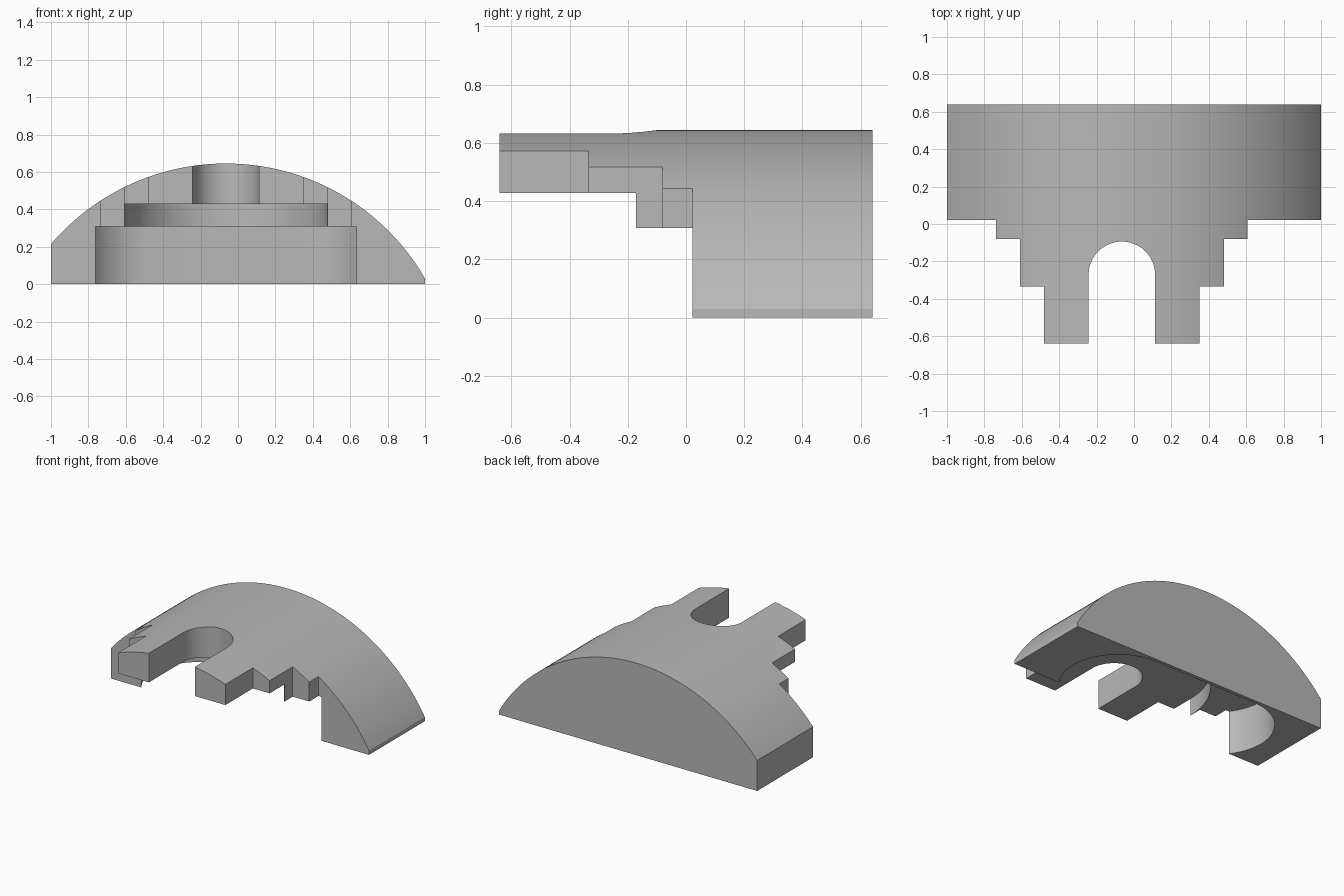
import bpy
import bmesh
import math
from mathutils import Vector

cube = bpy.data.objects.get("Cube")
if cube:
    bpy.data.objects.remove(cube, do_unlink=True)

CX = -0.065          # symmetry line of the arch and pockets
FRONT, BACK = -0.64, 0.64


def arc(cx, cy, r, start, end, steps):
    """Points along an arc, angles in degrees."""
    angles = [math.radians(start + (end - start) * i / steps) for i in range(steps + 1)]
    return [(cx + r * math.cos(a), cy + r * math.sin(a)) for a in angles]


def prism(name, points, low, high, upright=False):
    """Extrude an outline along z, or along y when upright."""
    place = (lambda p: (p[0], low, p[1])) if upright else (lambda p: (p[0], p[1], low))
    bm = bmesh.new()
    face = bm.faces.new([bm.verts.new(place(p)) for p in points])
    grown = bmesh.ops.extrude_face_region(bm, geom=[face])
    verts = [v for v in grown["geom"] if isinstance(v, bmesh.types.BMVert)]
    axis = Vector((0, 1, 0)) if upright else Vector((0, 0, 1))
    bmesh.ops.translate(bm, verts=verts, vec=axis * (high - low))
    bmesh.ops.recalc_face_normals(bm, faces=bm.faces)
    mesh = bpy.data.meshes.new(name)
    bm.to_mesh(mesh)
    bm.free()
    obj = bpy.data.objects.new(name, mesh)
    bpy.context.collection.objects.link(obj)
    return obj


def combine(body, tool, operation):
    """Apply a boolean and discard the tool."""
    tool.hide_render = True
    mod = body.modifiers.new(operation, "BOOLEAN")
    mod.operation = operation
    mod.solver = "EXACT"
    mod.object = tool
    bpy.context.view_layer.objects.active = body
    bpy.ops.object.modifier_apply(modifier=mod.name)
    bpy.data.objects.remove(tool, do_unlink=True)


# Arched body: circular roof over a flat base
radius, top = 1.229, 0.645
right = math.degrees(math.acos((1 - CX) / radius))
left = math.degrees(math.acos((-1 - CX) / radius))
roof = arc(CX, top - radius, radius, right, left, 64)
body = prism("arched_block", [(-1, 0), (1, 0)] + roof, FRONT, BACK, upright=True)

# Stepped plan outline with the round-ended front slot
steps = [(0.415, FRONT - 0.1), (0.415, -0.335), (0.545, -0.335), (0.545, -0.08),
         (0.673, -0.08), (0.673, 0.022), (1.2, 0.022), (1.2, BACK + 0.1)]
slot = arc(CX, -0.272, 0.178, 180, 0, 32)
plan = [(CX - 0.178, FRONT - 0.1)] + slot + [(CX + 0.178, FRONT - 0.1)]
plan += [(CX + x, y) for x, y in steps]
plan += [(CX - x, y) for x, y in reversed(steps)]
combine(body, prism("plan_outline", plan, -0.5, 1), "INTERSECT")

# Lower pocket: wide round-ended hollow open to the front
end_r, end_y, half = 0.37, 0.246, 0.403
dip = math.degrees(math.asin((end_y - 0.022) / end_r))
lower = [(2, -1), (2, 0.022)]
lower += arc(CX + half, end_y, end_r, -dip, 90, 32)
lower += arc(CX - half, end_y, end_r, 90, 180 + dip, 32)
lower += [(-2, 0.022), (-2, -1)]
combine(body, prism("lower_pocket", lower, -0.5, 0.308), "DIFFERENCE")

# Upper pocket: half-round hollow under the front tabs
upper = [(2, -1), (2, -0.172)] + arc(CX, -0.172, 0.543, 0, 180, 64)
upper += [(-2, -0.172), (-2, -1)]
combine(body, prism("upper_pocket", upper, 0.2, 0.428), "DIFFERENCE")

# Plain grey finish
grey = bpy.data.materials.new("plain_grey")
grey.use_nodes = True
colour = (0.48, 0.48, 0.48, 1)
grey.diffuse_color = colour
grey.node_tree.nodes["Principled BSDF"].inputs["Base Color"].default_value = colour
body.data.materials.clear()
body.data.materials.append(grey)
for poly in body.data.polygons:
    poly.material_index = 0

bpy.ops.object.select_all(action="DESELECT")
body.select_set(True)
bpy.context.view_layer.objects.active = body
bpy.ops.object.shade_smooth_by_angle(angle=math.radians(30))
